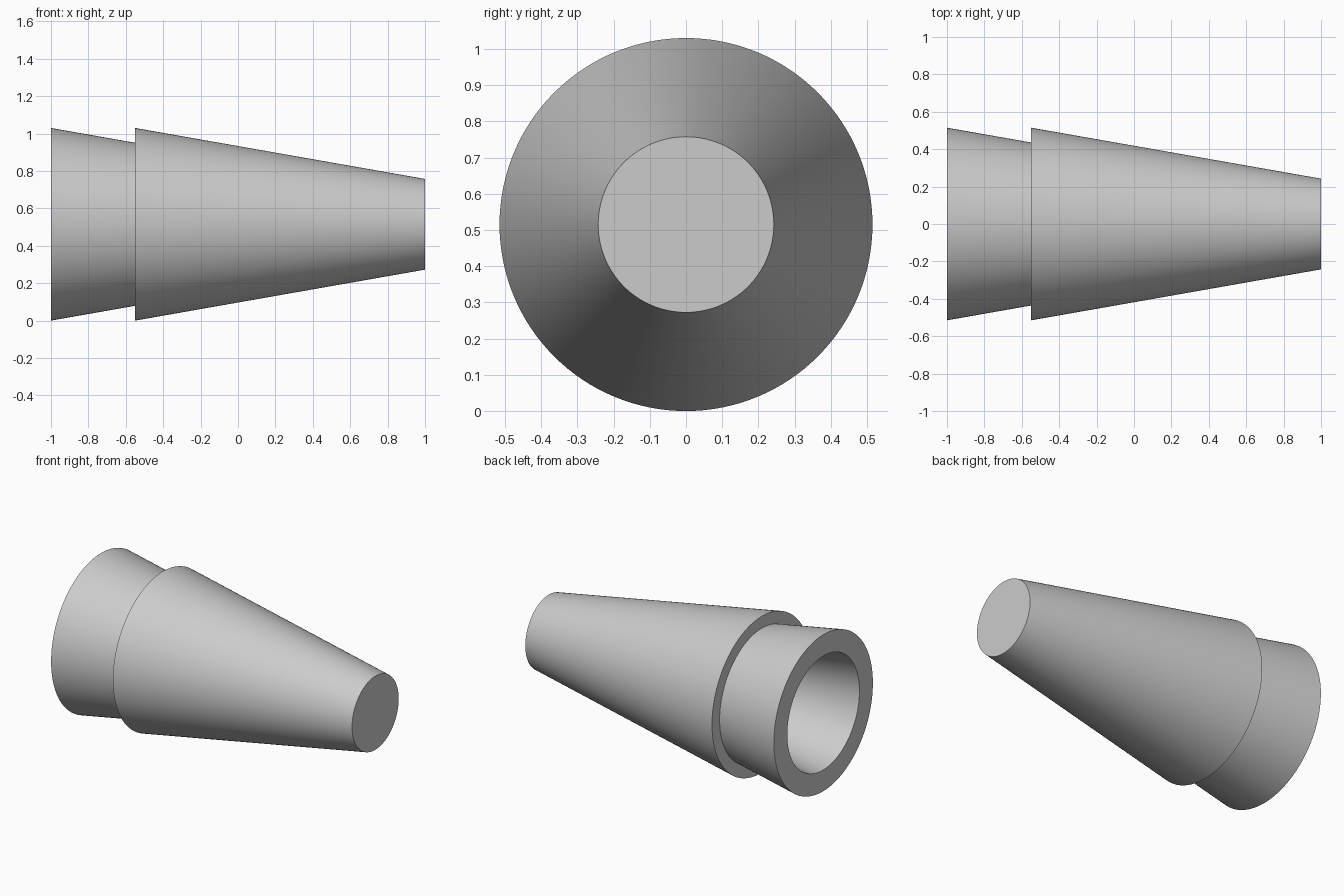
import bpy, bmesh, math

if "Cube" in bpy.data.objects:
    bpy.data.objects.remove(bpy.data.objects["Cube"])

R_RIM, R_BASE = 0.515, 0.2425   # outer radii at the open and closed ends
LENGTH, WALL, STACK = 1.55, 0.14, 0.45
SEGMENTS = 128


def cup(name, x):
    """Hollow tapered cup lying along x, open towards -x."""
    slope = (R_BASE - R_RIM) / LENGTH
    floor = LENGTH - WALL
    profile = [(0, LENGTH), (R_BASE, LENGTH), (R_RIM, 0),
               (R_RIM - WALL, 0), (R_RIM - WALL + slope * floor, floor), (0, floor)]
    bm = bmesh.new()
    verts = [bm.verts.new((d, 0, r)) for r, d in profile]
    edges = [bm.edges.new(pair) for pair in zip(verts, verts[1:])]
    bmesh.ops.spin(bm, geom=verts + edges, cent=(0, 0, 0), axis=(1, 0, 0),
                   angle=math.tau, steps=SEGMENTS)
    bmesh.ops.remove_doubles(bm, verts=bm.verts, dist=1e-5)
    bmesh.ops.recalc_face_normals(bm, faces=bm.faces)
    mesh = bpy.data.meshes.new(name)
    bm.to_mesh(mesh)
    bm.free()
    obj = bpy.data.objects.new(name, mesh)
    bpy.context.collection.objects.link(obj)
    obj.location = (x, 0, R_RIM)
    bpy.ops.object.select_all(action='DESELECT')
    obj.select_set(True)
    bpy.context.view_layer.objects.active = obj
    bpy.ops.object.shade_smooth_by_angle(angle=math.radians(30))


# Two identical cups, one nested in the other
cup("inner_cup", -1.0)
cup("outer_cup", -1.0 + STACK)
